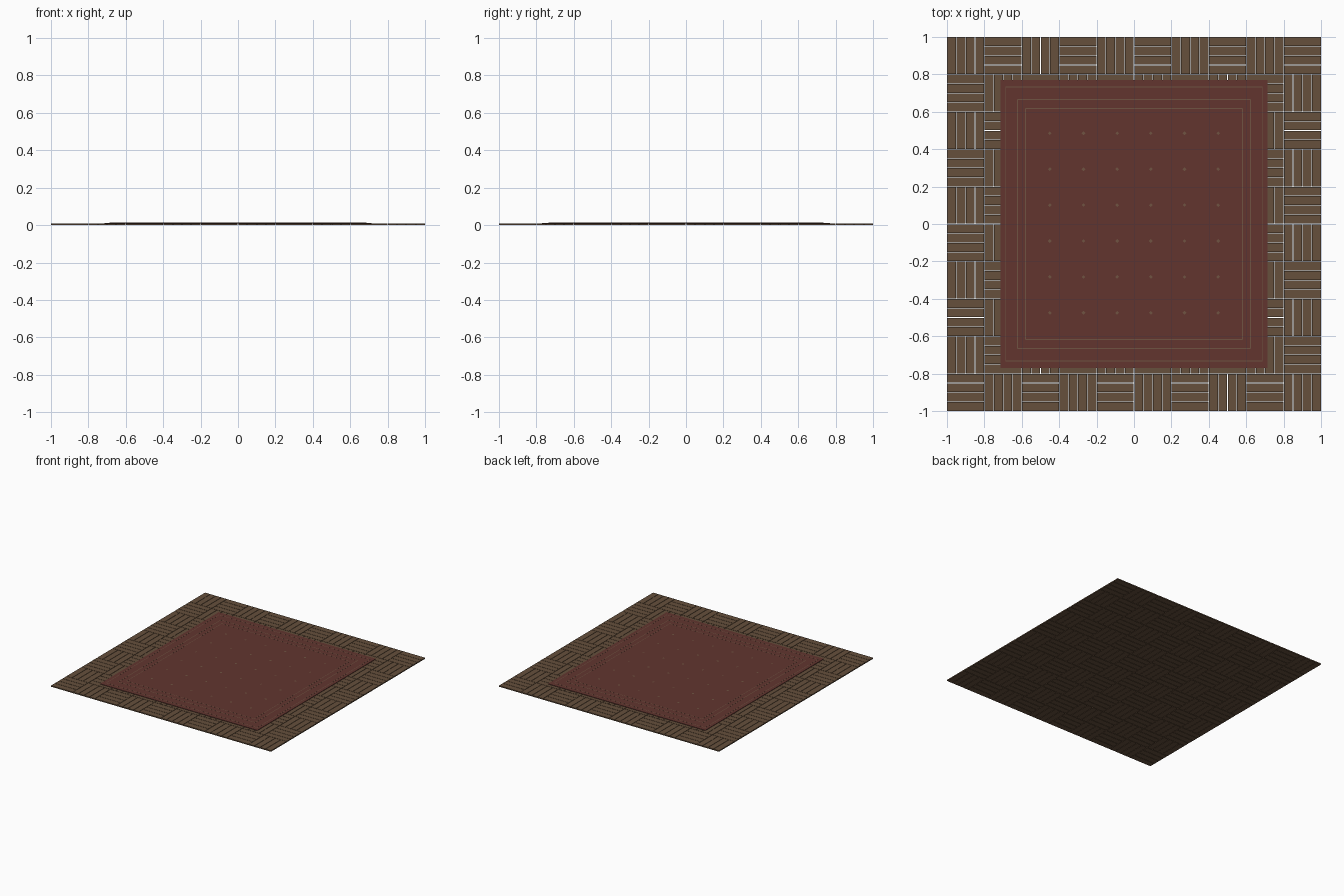
import bpy, bmesh
from mathutils import Matrix

if "Cube" in bpy.data.objects:
    bpy.data.objects.remove(bpy.data.objects["Cube"])


def lin(c):
    c /= 255
    return c / 12.92 if c <= 0.04045 else ((c + 0.055) / 1.055) ** 2.4


def material(name, r, g, b):
    m = bpy.data.materials.new(name)
    m.diffuse_color = (lin(r), lin(g), lin(b), 1)
    m.use_nodes = True
    m.node_tree.nodes["Principled BSDF"].inputs["Base Color"].default_value = m.diffuse_color
    return m


wood = material("brown wood", 102, 80, 60)
red = material("dark red wool", 98, 53, 47)
tan = material("tan thread", 112, 84, 66)


def box(bm, x0, x1, y0, y1, z0, z1):
    bmesh.ops.create_cube(bm, size=1, matrix=Matrix.Translation(
        ((x0 + x1) / 2, (y0 + y1) / 2, (z0 + z1) / 2))
        @ Matrix.Diagonal((x1 - x0, y1 - y0, z1 - z0, 1)))


def finish(bm, name, mat):
    me = bpy.data.meshes.new(name)
    bm.to_mesh(me)
    bm.free()
    me.materials.append(mat)
    ob = bpy.data.objects.new(name, me)
    bpy.context.collection.objects.link(ob)
    return ob


FLOOR, RUG, TOP = 0.009, 0.0125, 0.0129
GAP = 0.0015

# parquet: checkerboard of blocks, four planks each, turned in every other block
bm = bmesh.new()
for i in range(10):
    for j in range(10):
        x, y = -1 + 0.2 * i, -1 + 0.2 * j
        for k in range(4):
            a, b = 0.05 * k, 0.05 * (k + 1)
            if (i + j) % 2:
                r = [x + a, x + b, y, y + 0.2]
            else:
                r = [x, x + 0.2, y + a, y + b]
            # gap on inner sides only, so the outer rim stays at 1
            for n, s in enumerate((1, -1, 1, -1)):
                if abs(r[n]) < 0.999:
                    r[n] += s * GAP
            box(bm, *r, 0, FLOOR)
finish(bm, "parquet_planks", wood)

# rug
bm = bmesh.new()
box(bm, -0.715, 0.715, -0.77, 0.77, FLOOR, RUG)
finish(bm, "rug", red)

# thin woven border lines
bm = bmesh.new()
for hx, hy, w in ((0.686, 0.732, 0.004), (0.622, 0.666, 0.005), (0.58, 0.618, 0.004)):
    for s in (-1, 1):
        box(bm, -hx, hx, s * hy - w / 2, s * hy + w / 2, RUG - 0.001, TOP)
        box(bm, s * hx - w / 2, s * hx + w / 2, -hy, hy, RUG - 0.001, TOP)
finish(bm, "rug_border_lines", tan)

# small woven diamonds on the field
bm = bmesh.new()
for i in range(6):
    for j in range(6):
        x, y = -0.45 + 0.18 * i, -0.475 + 0.192 * j
        vs = [bm.verts.new((x + dx, y + dy, TOP))
              for dx, dy in ((0.01, 0), (0, 0.01), (-0.01, 0), (0, -0.01))]
        bm.faces.new(vs)
finish(bm, "rug_diamonds", tan)
